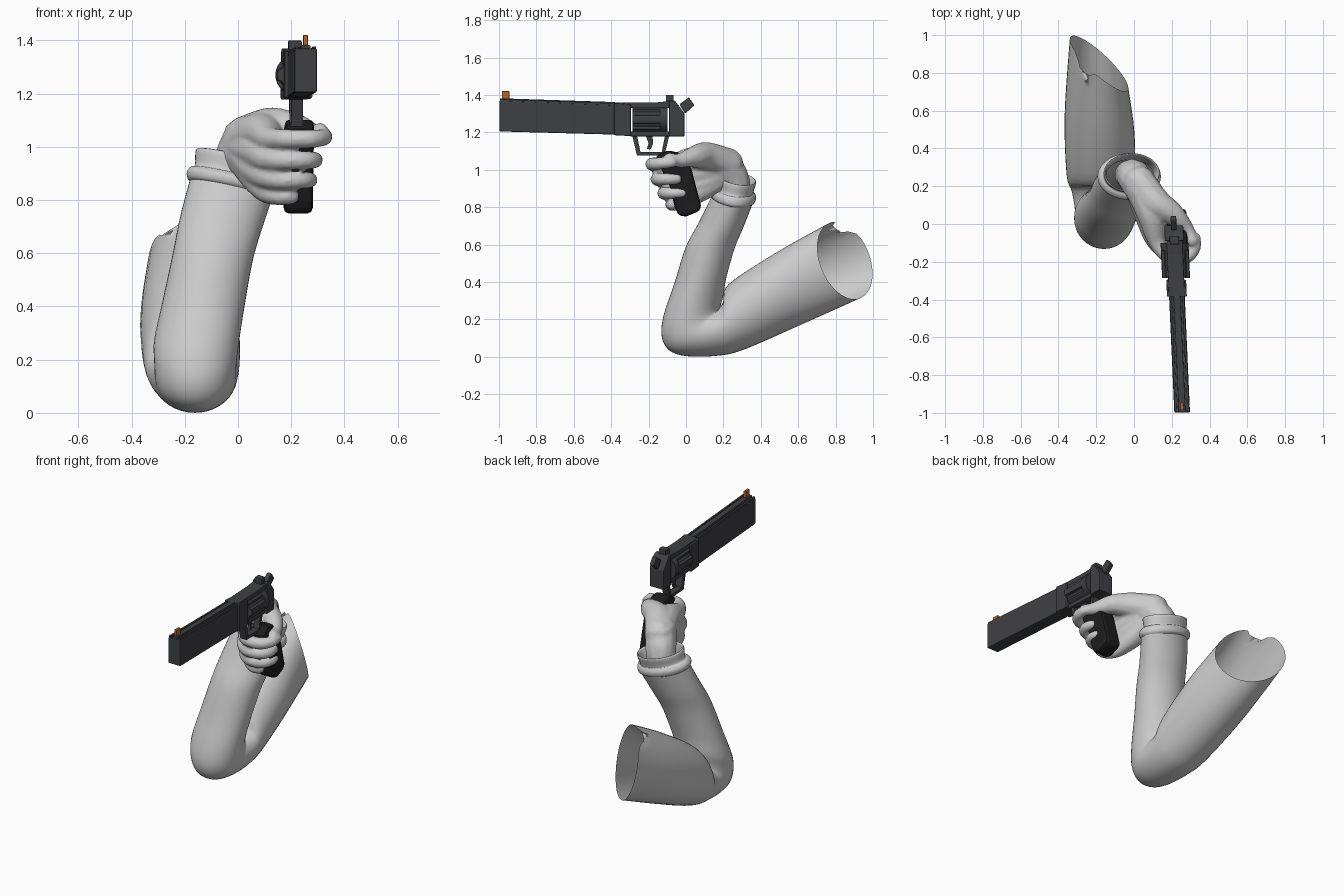
import bpy, bmesh, math
from mathutils import Vector


def material(name, rgb):
    m = bpy.data.materials.new(name)
    m.diffuse_color = (*rgb, 1)
    return m


METAL = material("dark_metal", (0.05, 0.051, 0.056))
BLACK = material("black_grip", (0.012, 0.012, 0.013))
ORANGE = material("orange_sight", (0.5, 0.13, 0.02))


def make(name, bm, mat=None, smooth=False):
    bmesh.ops.recalc_face_normals(bm, faces=bm.faces)
    me = bpy.data.meshes.new(name)
    bm.to_mesh(me)
    bm.free()
    if smooth:
        me.shade_smooth()
    if mat:
        me.materials.append(mat)
    ob = bpy.data.objects.new(name, me)
    bpy.context.collection.objects.link(ob)
    return ob


def spline(keys, steps):
    """Catmull-Rom interpolation of rows of numbers."""
    out = []
    for i in range(len(keys) - 1):
        a, b, c, d = (keys[min(max(j, 0), len(keys) - 1)] for j in range(i - 1, i + 3))
        for s in range(steps):
            t = s / steps
            out.append([0.5 * (2*q + (r - p)*t + (2*p - 5*q + 4*r - w)*t*t + (3*q - p - 3*r + w)*t**3)
                        for p, q, r, w in zip(a, b, c, d)])
    return out + [list(keys[-1])]


def loft(name, keys, steps, n=40, notch=0.0):
    """Rows: outer y, z, inner y, z, x centre, x radius, skew y, skew z."""
    bm = bmesh.new()
    rows = spline(keys, steps)
    rings = []
    for k, (oy, oz, iy, iz, xc, rx, uy, uz) in enumerate(rows):
        c = Vector((xc, (oy + iy) / 2, (oz + iz) / 2))
        u, v = Vector((rx, uy, uz)), Vector((0, (iy - oy) / 2, (iz - oz) / 2))
        ring = []
        for j in range(n):
            a = 2 * math.pi * j / n
            p = c + u * math.cos(a) + v * math.sin(a)
            if k == len(rows) - 1:
                p += Vector((0, -0.9, -0.4)) * notch * math.exp(-((a - 2.1) / 0.22) ** 2)
            ring.append(bm.verts.new(p))
        rings.append(ring)
    for r0, r1 in zip(rings, rings[1:]):
        for j in range(n):
            bm.faces.new((r0[j], r0[(j + 1) % n], r1[(j + 1) % n], r1[j]))
    return make(name, bm, None, True)


# sleeve: forearm, bent elbow, open upper arm
loft("sleeve", [
    (0.14, 0.86, 0.36, 0.83, -0.025, 0.155, 0, -0.035),
    (0.07, 0.72, 0.31, 0.70, -0.065, 0.153, 0, -0.025),
    (0.00, 0.59, 0.26, 0.58, -0.095, 0.150, 0, -0.015),
    (-0.06, 0.40, 0.215, 0.42, -0.13, 0.156, 0, 0),
    (-0.12, 0.22, 0.20, 0.33, -0.155, 0.16, 0, 0),
    (-0.13, 0.11, 0.187, 0.28, -0.16, 0.155, 0, 0),
    (-0.09, 0.035, 0.182, 0.26, -0.16, 0.153, 0, 0),
    (0.00, 0.004, 0.187, 0.27, -0.16, 0.155, 0, 0),
    (0.15, 0.004, 0.20, 0.30, -0.165, 0.165, 0, 0),
    (0.30, 0.035, 0.23, 0.39, -0.175, 0.182, 0, 0),
    (0.60, 0.165, 0.48, 0.555, -0.183, 0.184, -0.04, 0),
    (0.92, 0.31, 0.78, 0.72, -0.185, 0.155, -0.13, -0.03)], 5, notch=0.11)

# rolled cuff with a standing collar
loft("cuff", [
    (0.145, 0.85, 0.355, 0.82, -0.025, 0.152, 0, -0.035),
    (0.130, 0.865, 0.370, 0.83, -0.025, 0.165, 0, -0.035),
    (0.130, 0.89, 0.375, 0.855, -0.025, 0.167, 0, -0.035),
    (0.150, 0.905, 0.365, 0.875, -0.022, 0.155, 0, -0.035),
    (0.165, 0.91, 0.360, 0.88, -0.020, 0.142, 0, -0.035),
    (0.165, 0.965, 0.375, 0.93, -0.012, 0.148, 0, -0.035),
    (0.175, 0.965, 0.365, 0.93, -0.012, 0.138, 0, -0.035),
    (0.180, 0.86, 0.340, 0.84, -0.022, 0.125, 0, -0.035)], 3)

# hand: rounded limbs merged into one smooth skin (x, y, z, radius)
limbs = [
    [(-0.02, 0.26, 0.83, 0.085), (0.0, 0.25, 0.95, 0.092), (0.04, 0.19, 1.03, 0.095)],
    [(0.03, 0.21, 1.03, 0.09), (0.09, 0.06, 1.05, 0.08), (0.12, -0.09, 1.03, 0.048),
     (0.18, -0.17, 1.03, 0.038), (0.27, -0.178, 1.03, 0.036), (0.32, -0.13, 1.035, 0.033),
     (0.325, -0.075, 1.04, 0.03)],
    [(0.03, 0.20, 1.00, 0.085), (0.075, 0.05, 0.98, 0.075), (0.11, -0.09, 0.955, 0.048),
     (0.18, -0.15, 0.95, 0.038), (0.255, -0.145, 0.95, 0.035), (0.288, -0.10, 0.95, 0.032),
     (0.285, -0.05, 0.95, 0.028)],
    [(0.03, 0.19, 0.98, 0.08), (0.07, 0.06, 0.92, 0.07), (0.11, -0.07, 0.885, 0.046),
     (0.18, -0.118, 0.875, 0.036), (0.245, -0.105, 0.875, 0.033), (0.27, -0.06, 0.875, 0.03),
     (0.268, -0.02, 0.875, 0.026)],
    [(0.03, 0.18, 0.96, 0.075), (0.07, 0.07, 0.885, 0.062), (0.11, -0.03, 0.83, 0.044),
     (0.16, -0.075, 0.815, 0.035), (0.20, -0.075, 0.815, 0.032)],
    [(0.03, 0.22, 1.03, 0.09), (0.12, 0.11, 1.07, 0.08), (0.21, 0.05, 1.07, 0.06),
     (0.28, -0.03, 1.05, 0.04), (0.31, -0.09, 1.06, 0.031)]]
bm = bmesh.new()
for limb in limbs:
    for x, y, z, r in spline(limb, 7):
        made = bmesh.ops.create_icosphere(bm, subdivisions=2, radius=r)
        bmesh.ops.translate(bm, verts=made["verts"], vec=(x, y, z))
hand = make("hand", bm)
skin = hand.modifiers.new("skin", 'REMESH')
skin.mode, skin.voxel_size, skin.use_smooth_shade = 'VOXEL', 0.009, True
relax = hand.modifiers.new("relax", 'SMOOTH')
relax.factor, relax.iterations = 0.5, 5


def gun_x(y):
    return 0.21 - 0.045 * y


def prism(name, a, b, mat, bevel=0.005):
    """Solid between two matching outlines given as x offset, y, z."""
    bm = bmesh.new()
    n = len(a)
    va, vb = ([bm.verts.new((x + gun_x(y), y, z)) for x, y, z in s] for s in (a, b))
    bm.faces.new(va)
    bm.faces.new(vb[::-1])
    for j in range(n):
        bm.faces.new((va[j], va[(j + 1) % n], vb[(j + 1) % n], vb[j]))
    ob = make(name, bm, mat)
    if bevel:
        mod = ob.modifiers.new("bevel", 'BEVEL')
        mod.width, mod.segments = bevel, 2
    return ob


def slab(name, pts, w, mat=METAL, bevel=0.005, off=0.0):
    return prism(name, [(off - w / 2, y, z) for y, z in pts],
                 [(off + w / 2, y, z) for y, z in pts], mat, bevel)


# barrel, top rib and front sight
slab("barrel", [(-0.998, 1.205), (-0.38, 1.188), (-0.38, 1.345), (-0.998, 1.37)], 0.083)
slab("barrel_rib", [(-0.995, 1.36), (-0.38, 1.34), (-0.38, 1.362), (-0.995, 1.382)], 0.036, bevel=0.003)
for s in (-1, 1):
    slab("barrel_edge", [(-0.995, 1.35), (-0.38, 1.33), (-0.38, 1.356), (-0.995, 1.378)],
         0.012, off=s * 0.033, bevel=0.002)
slab("front_sight", [(-0.985, 1.375), (-0.945, 1.375), (-0.945, 1.42), (-0.985, 1.42)], 0.016, ORANGE, 0.002)

# frame around the drum window
slab("frame_front", [(-0.385, 1.185), (-0.295, 1.18), (-0.295, 1.35), (-0.385, 1.358)], 0.105)
slab("frame_top", [(-0.385, 1.33), (-0.06, 1.33), (-0.06, 1.37), (-0.16, 1.36), (-0.385, 1.36)], 0.085)
slab("frame_rear", [(-0.09, 1.178), (-0.008, 1.178), (-0.008, 1.30), (-0.04, 1.345), (-0.06, 1.37),
                    (-0.09, 1.37)], 0.10)
slab("frame_bottom", [(-0.30, 1.178), (-0.05, 1.178), (-0.05, 1.205), (-0.30, 1.205)], 0.07)
slab("rear_sight", [(-0.108, 1.355), (-0.066, 1.355), (-0.066, 1.40), (-0.108, 1.40)], 0.05)
slab("hammer", [(-0.035, 1.35), (0.015, 1.388), (0.045, 1.345), (-0.005, 1.30)], 0.03)


# fluted drum
def drum(name, y0, y1, depth):
    def ring(y):
        out = []
        for j in range(48):
            r = 0.074 - (depth if j % 8 in (3, 4, 5) else 0)
            a = 2 * math.pi * (j - 0.0) / 48
            out.append((r * math.cos(a), y, 1.27 + r * math.sin(a)))
        return out
    prism(name, ring(y0), ring(y1), METAL, 0)


drum("drum_fluted", -0.285, -0.14, 0.012)
drum("drum_rear", -0.14, -0.10, 0.0)

# trigger guard loop and trigger
guard_out = [(-0.287, 1.182), (-0.262, 1.076), (-0.115, 1.076), (-0.09, 1.182)]
guard_in = [(-0.262, 1.182), (-0.243, 1.094), (-0.13, 1.094), (-0.112, 1.182)]
for i in range(3):
    slab("trigger_guard", [guard_out[i], guard_out[i + 1], guard_in[i + 1], guard_in[i]], 0.044, bevel=0)
slab("trigger", [(-0.215, 1.182), (-0.18, 1.182), (-0.175, 1.14), (-0.19, 1.108), (-0.21, 1.112),
                 (-0.2, 1.14)], 0.018, bevel=0.002)

# grip
slab("grip", [(-0.165, 1.07), (-0.10, 1.105), (-0.01, 1.085), (0.03, 1.0), (0.08, 0.81), (0.075, 0.78),
              (0.0, 0.75), (-0.04, 0.755), (-0.06, 0.80), (-0.09, 0.92), (-0.13, 1.0)],
     0.108, BLACK, 0.018, off=0.016)
